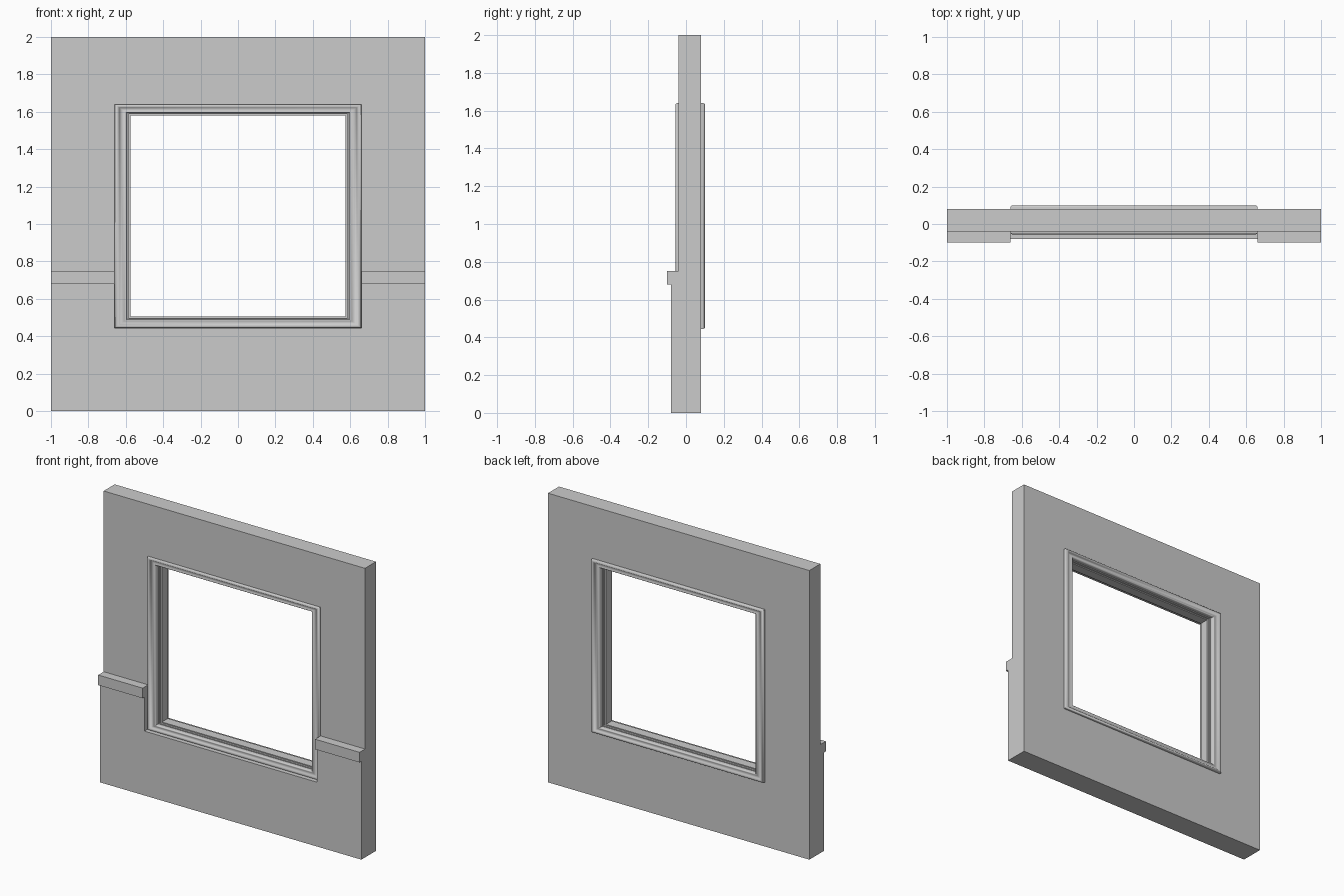
import bpy, bmesh

if "Cube" in bpy.data.objects:
    bpy.data.objects.remove(bpy.data.objects["Cube"])

grey = bpy.data.materials.new("plaster_grey")
grey.diffuse_color = (0.6, 0.6, 0.6, 1)
grey.use_nodes = True
grey.node_tree.nodes["Principled BSDF"].inputs["Base Color"].default_value = grey.diffuse_color


def finish(name, bm):
    bmesh.ops.recalc_face_normals(bm, faces=bm.faces)
    me = bpy.data.meshes.new(name)
    bm.to_mesh(me)
    bm.free()
    me.materials.append(grey)
    ob = bpy.data.objects.new(name, me)
    bpy.context.collection.objects.link(ob)
    return ob


def extrude_x(name, profile, x0, x1):
    """Extrude a closed (y, z) outline along x."""
    bm = bmesh.new()
    rings = [[bm.verts.new((x, y, z)) for y, z in profile] for x in (x0, x1)]
    n = len(profile)
    for i in range(n):
        j = (i + 1) % n
        bm.faces.new((rings[0][i], rings[0][j], rings[1][j], rings[1][i]))
    for r in rings:
        bm.faces.new(r)
    return finish(name, bm)


# Trim outer limits
XO, Z0, Z1 = 0.66, 0.445, 1.64

# Wall: thicker base, projecting rail, thinner upper part
wall = extrude_x("wall", [(0.08, 0), (0.08, 2), (-0.04, 2), (-0.04, 0.75),
                          (-0.10, 0.75), (-0.10, 0.68), (-0.08, 0.68), (-0.08, 0)], -1, 1)

# Window opening cut through wall and rail
cutter = extrude_x("opening_cutter", [(-0.3, Z0), (0.3, Z0), (0.3, Z1), (-0.3, Z1)], -XO, XO)
mod = wall.modifiers.new("opening", 'BOOLEAN')
mod.operation = 'DIFFERENCE'
mod.solver = 'EXACT'
mod.object = cutter
bpy.context.view_layer.objects.active = wall
bpy.ops.object.modifier_apply(modifier=mod.name)
bpy.data.objects.remove(cutter)

# Window frame: moulded profile (inset, y), same moulding mirrored on the back
MID = 0.022
half = [(0, -0.046), (0.003, -0.053), (0.009, -0.056), (0.017, -0.056), (0.023, -0.053),
        (0.027, -0.047), (0.036, -0.044), (0.046, -0.045), (0.053, -0.049),
        (0.059, -0.049), (0.064, -0.045), (0.066, -0.038), (0.066, -0.022),
        (0.074, -0.022), (0.075, -0.010), (0.085, -0.010)]
profile = half + [(d, 2 * MID - y) for d, y in reversed(half)]

bm = bmesh.new()
loops = []
for d, y in profile:
    x, dz = XO - d, d * 0.7      # head and sill are slimmer than the jambs
    loops.append([bm.verts.new(p) for p in
                  ((-x, y, Z0 + dz), (x, y, Z0 + dz), (x, y, Z1 - dz), (-x, y, Z1 - dz))])
for a, b in zip(loops, loops[1:] + loops[:1]):
    for i in range(4):
        j = (i + 1) % 4
        bm.faces.new((a[i], a[j], b[j], b[i]))
frame = finish("window_frame", bm)
bpy.ops.object.select_all(action='DESELECT')
frame.select_set(True)
bpy.context.view_layer.objects.active = frame
bpy.ops.object.shade_smooth_by_angle(angle=0.87)
